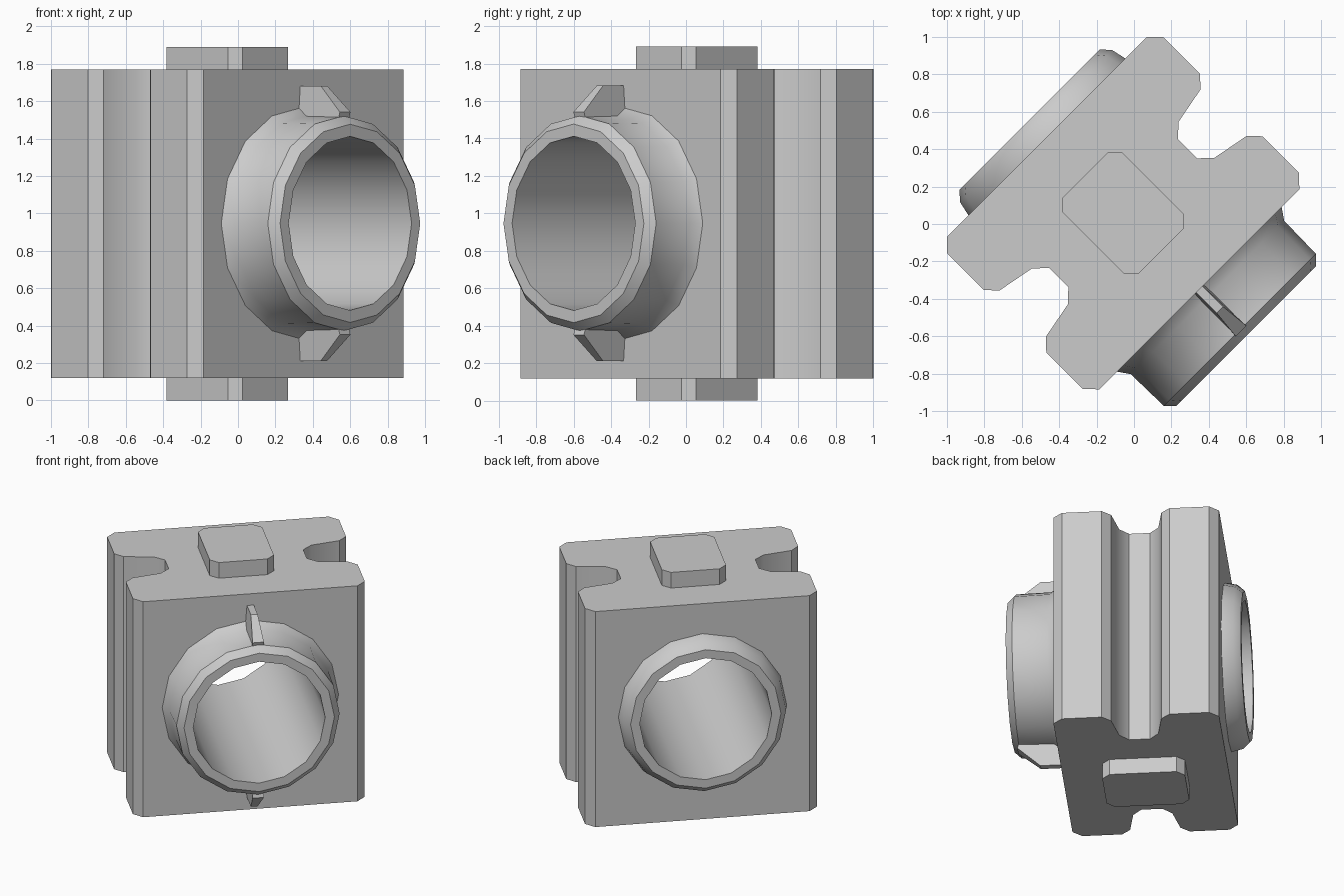
import bpy, bmesh, math
from mathutils import Vector

if "Cube" in bpy.data.objects:
    bpy.data.objects.remove(bpy.data.objects["Cube"], do_unlink=True)

grey = bpy.data.materials.new("plain grey")
grey.use_nodes = True
grey.diffuse_color = (0.6, 0.6, 0.6, 1)
grey.node_tree.nodes["Principled BSDF"].inputs["Base Color"].default_value = (0.6, 0.6, 0.6, 1)

R = math.sqrt(0.5)
MID = -0.082      # middle of the block across its thickness
BORE_Z = 0.947    # height of the bore axis
SIDES = 16


def place(u, v, z):
    """u runs along the block, v along the bore; the model stands turned by 45 degrees."""
    return Vector(((u + v) * R, (u - v) * R, z))


def finish(name, bm):
    bmesh.ops.recalc_face_normals(bm, faces=bm.faces)
    mesh = bpy.data.meshes.new(name)
    bm.to_mesh(mesh)
    bm.free()
    mesh.materials.append(grey)
    obj = bpy.data.objects.new(name, mesh)
    bpy.context.collection.objects.link(obj)
    return obj


def smooth(obj):
    bpy.ops.object.select_all(action="DESELECT")
    obj.select_set(True)
    bpy.context.view_layer.objects.active = obj
    bpy.ops.object.shade_smooth_by_angle(angle=math.radians(35))


def loft(name, rings, closed=False):
    """Skin a list of equal rings, capped unless closed on itself."""
    bm = bmesh.new()
    loops = [[bm.verts.new(p) for p in ring] for ring in rings]
    pairs = list(zip(loops, loops[1:]))
    if closed:
        pairs.append((loops[-1], loops[0]))
    else:
        bm.faces.new(loops[0])
        bm.faces.new(loops[-1])
    for a, b in pairs:
        for i in range(len(a)):
            j = (i + 1) % len(a)
            bm.faces.new((a[i], a[j], b[j], b[i]))
    return finish(name, bm)


def prism(name, quarter, z0, z1):
    """Extrude upward an outline mirrored from one quarter."""
    half = quarter + [(u, -v) for u, v in reversed(quarter)]
    outline = half + [(-u, v) for u, v in reversed(half)]
    return loft(name, [[place(u, MID + v, z) for u, v in outline] for z in (z0, z1)])


def circle(v, r):
    angles = [2 * math.pi * i / SIDES for i in range(SIDES)]
    return [place(r * math.cos(a), v, BORE_Z + r * math.sin(a)) for a in angles]


# Block with chamfered corners and a groove down each end
block = prism("block", [(0.755, 0.577), (0.817, 0.513), (0.817, 0.236), (0.76, 0.175),
                        (0.555, 0.136), (0.487, 0.073)], 0.12, 1.77)
cutter = loft("bore_cutter", [circle(-1, 0.47), circle(1, 0.47)])
cutter.hide_render = True
bpy.context.view_layer.objects.active = block
cut = block.modifiers.new("bore", "BOOLEAN")
cut.operation = "DIFFERENCE"
cut.solver = "EXACT"
cut.object = cutter
bpy.ops.object.modifier_apply(modifier=cut.name)
bpy.data.objects.remove(cutter, do_unlink=True)
smooth(block)

# Square pegs on the top and bottom
peg = [(0.171, 0.288), (0.226, 0.233)]
smooth(prism("top_peg", peg, 1.76, 1.89))
smooth(prism("bottom_peg", peg, 0.0, 0.13))

# Sleeve: short collar behind, thin lining, long flared collar in front
profile = [(-0.79, 0.465), (-0.79, 0.53), (-0.74, 0.575), (-0.65, 0.595), (-0.64, 0.472),
           (0.48, 0.472), (0.49, 0.625), (0.555, 0.58), (0.8, 0.575), (0.848, 0.53),
           (0.848, 0.465)]
smooth(loft("sleeve", [circle(v, r) for v, r in profile], closed=True))

# Small pointed fins above and below the front collar
fin = [(0.48, 0.53), (0.48, 0.735), (0.65, 0.735), (0.81, 0.595), (0.79, 0.53)]
for name, side in (("upper_fin", 1), ("lower_fin", -1)):
    loft(name, [[place(w * (1 if h < 0.7 else 0.6), v, BORE_Z + side * h) for v, h in fin]
                for w in (-0.04, 0.04)])
